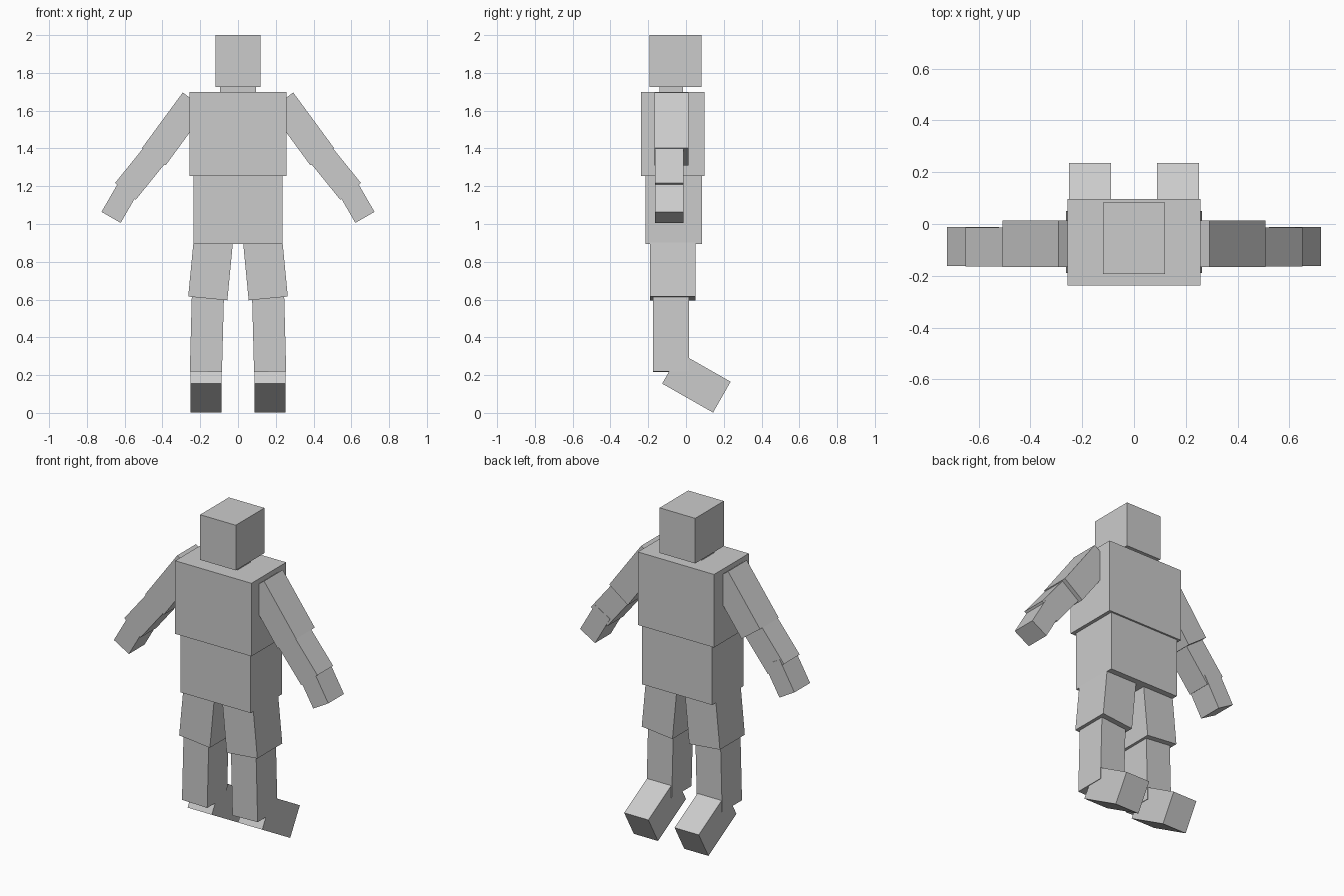
import bpy
from math import radians, sin, cos
from mathutils import Vector

old = bpy.data.objects.get("Cube")
if old:
    bpy.data.objects.remove(old, do_unlink=True)

# One plain grey material
GREY = (0.6, 0.6, 0.6, 1)
grey = bpy.data.materials.new("light grey")
grey.use_nodes = True
grey.diffuse_color = GREY
bsdf = next(n for n in grey.node_tree.nodes if n.type == 'BSDF_PRINCIPLED')
bsdf.inputs["Base Color"].default_value = GREY


def box(name, center, size, rotation=(0, 0, 0)):
    """A flat-sided block, optionally tilted."""
    bpy.ops.mesh.primitive_cube_add(size=1, location=center, rotation=rotation)
    ob = bpy.context.object
    ob.name = ob.data.name = name
    ob.scale = size
    bpy.ops.object.transform_apply(location=False, rotation=False, scale=True)
    ob.data.materials.append(grey)
    return ob


def trunk_block(name, half_width, y0, y1, z0, z1):
    box(name, (0, (y0 + y1) / 2, (z0 + z1) / 2),
        (2 * half_width, y1 - y0, z1 - z0))


def limb(name, side, end, width, y0, y1, length, splay):
    """A block rising from its lower end (x, z), splayed outward in degrees."""
    a = radians(splay)
    up = Vector((-sin(a), 0, cos(a))) * (length / 2)
    c = Vector((end[0], (y0 + y1) / 2, end[1])) + up
    box(name, (c.x * side, c.y, c.z), (width, y1 - y0, length),
        (0, -a * side, 0))


# Head and trunk
trunk_block("head", 0.12, -0.193, 0.083, 1.725, 2.0)
trunk_block("neck", 0.095, -0.14, -0.015, 1.68, 1.74)
trunk_block("chest", 0.257, -0.238, 0.097, 1.255, 1.70)
trunk_block("pelvis", 0.236, -0.215, 0.086, 0.895, 1.27)

# Arms and legs on both sides
for label, s in (("left", 1), ("right", -1)):
    limb(label + "_upper_arm", s, (0.446, 1.356), 0.155, -0.167, 0.013, 0.365, 36.3)
    limb(label + "_forearm", s, (0.596, 1.173), 0.141, -0.165, -0.014, 0.27, 39)
    limb(label + "_hand", s, (0.672, 1.035), 0.117, -0.163, -0.012, 0.20, 30)
    limb(label + "_thigh", s, (0.16, 0.606), 0.208, -0.19, 0.05, 0.40, 5.5)
    limb(label + "_shin", s, (0.17, 0.218), 0.17, -0.175, 0.016, 0.42, 1.5)
    box(label + "_foot", (0.17 * s, 0.055, 0.16), (0.163, 0.31, 0.188),
        (radians(-29.6), 0, 0))
